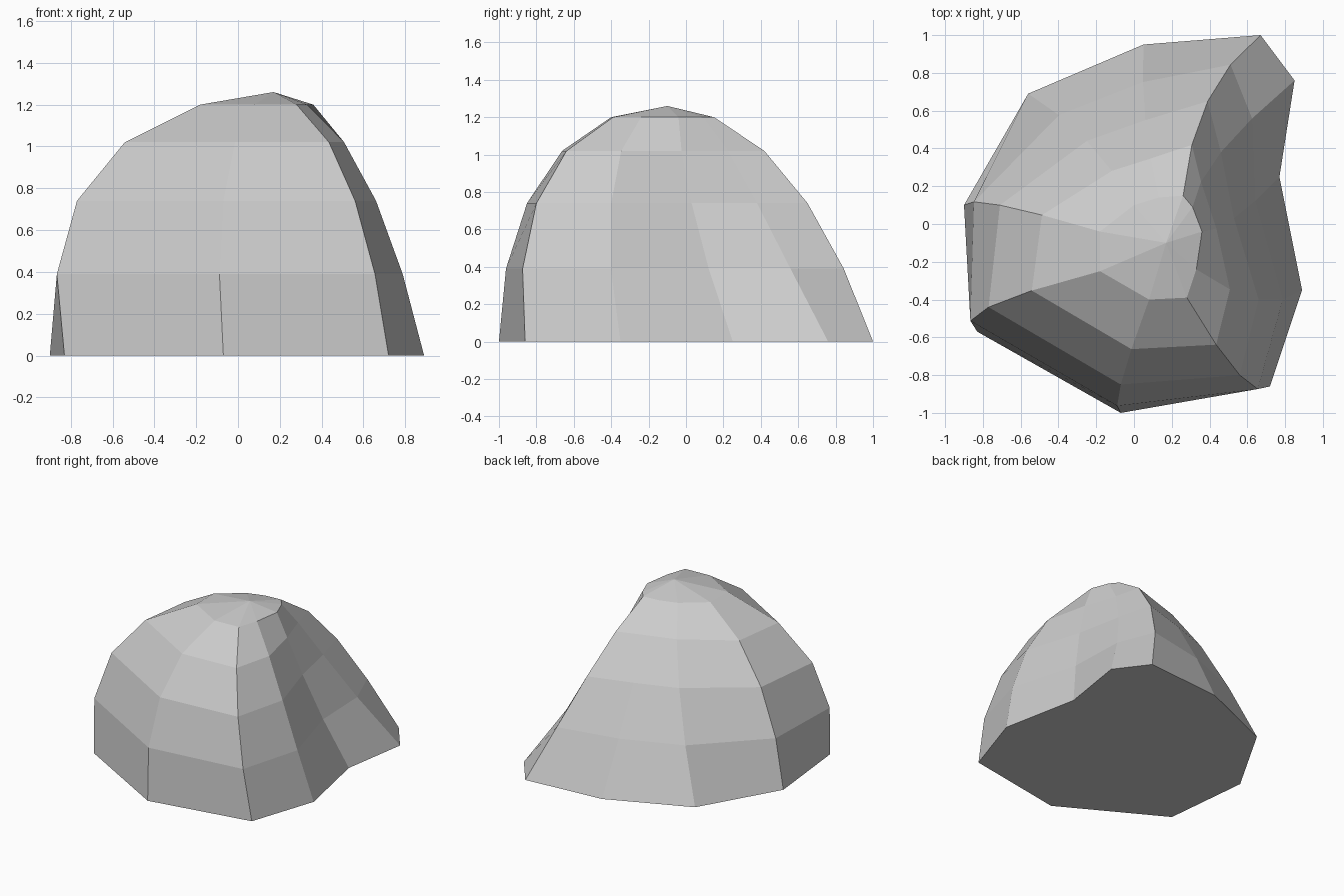
import bpy
import bmesh
from mathutils import Vector

default_cube = bpy.data.objects.get("Cube")
if default_cube:
    bpy.data.objects.remove(default_cube, do_unlink=True)

# Stone colour
stone = bpy.data.materials.new("stone_grey")
stone.use_nodes = True
colour = (0.6, 0.6, 0.6, 1)
stone.diffuse_color = colour
bsdf = stone.node_tree.nodes["Principled BSDF"]
bsdf.inputs["Base Color"].default_value = colour
bsdf.inputs["Roughness"].default_value = 0.9

# Ridges running up the boulder: foot, shoulder and crown positions
ridges = [
    ((-.07, -1), (-.07, -.85), (.08, -.4)),
    ((.72, -.86), (.56, -.8), (.28, -.39)),
    ((.89, -.35), (.66, -.4), (.33, -.24)),
    ((.77, .25), (.53, .03), (.36, -.04)),
    ((.85, .76), (.46, .38), (.31, .09)),
    ((.67, 1), (.39, .65), (.26, .15)),
    ((.05, .95), (.06, .55), (.13, .14)),
    ((-.56, .69), (-.25, .44), (0, .1)),
    ((-.9, .1), (-.71, .1), (-.18, -.04)),
    ((-.83, -.57), (-.77, -.44), (-.18, -.25)),
]
ring_heights = (0, .39, .74, 1.02, 1.2)
peak = (.17, -.1, 1.26)


def along_ridge(ridge, t):
    """Point on the parabola through foot, shoulder and crown."""
    foot, shoulder, crown = (Vector(p) for p in ridge)
    return (foot * (1 - t) * (1 - 2 * t)
            + shoulder * 4 * t * (1 - t)
            + crown * t * (2 * t - 1))


# Boulder: stacked rings, closed underneath and gathered into a peak
bm = bmesh.new()
rings = []
for level, height in enumerate(ring_heights):
    t = level / (len(ring_heights) - 1)
    rings.append([bm.verts.new((*along_ridge(r, t), height)) for r in ridges])

count = len(ridges)
for lower, upper in zip(rings, rings[1:]):
    for i in range(count):
        j = (i + 1) % count
        bm.faces.new((lower[i], lower[j], upper[j], upper[i]))

top = bm.verts.new(peak)
for i in range(count):
    bm.faces.new((rings[-1][i], rings[-1][(i + 1) % count], top))
bm.faces.new(reversed(rings[0]))
bmesh.ops.recalc_face_normals(bm, faces=bm.faces)

mesh = bpy.data.meshes.new("boulder")
bm.to_mesh(mesh)
bm.free()
mesh.materials.append(stone)
boulder = bpy.data.objects.new("boulder", mesh)
bpy.context.collection.objects.link(boulder)
